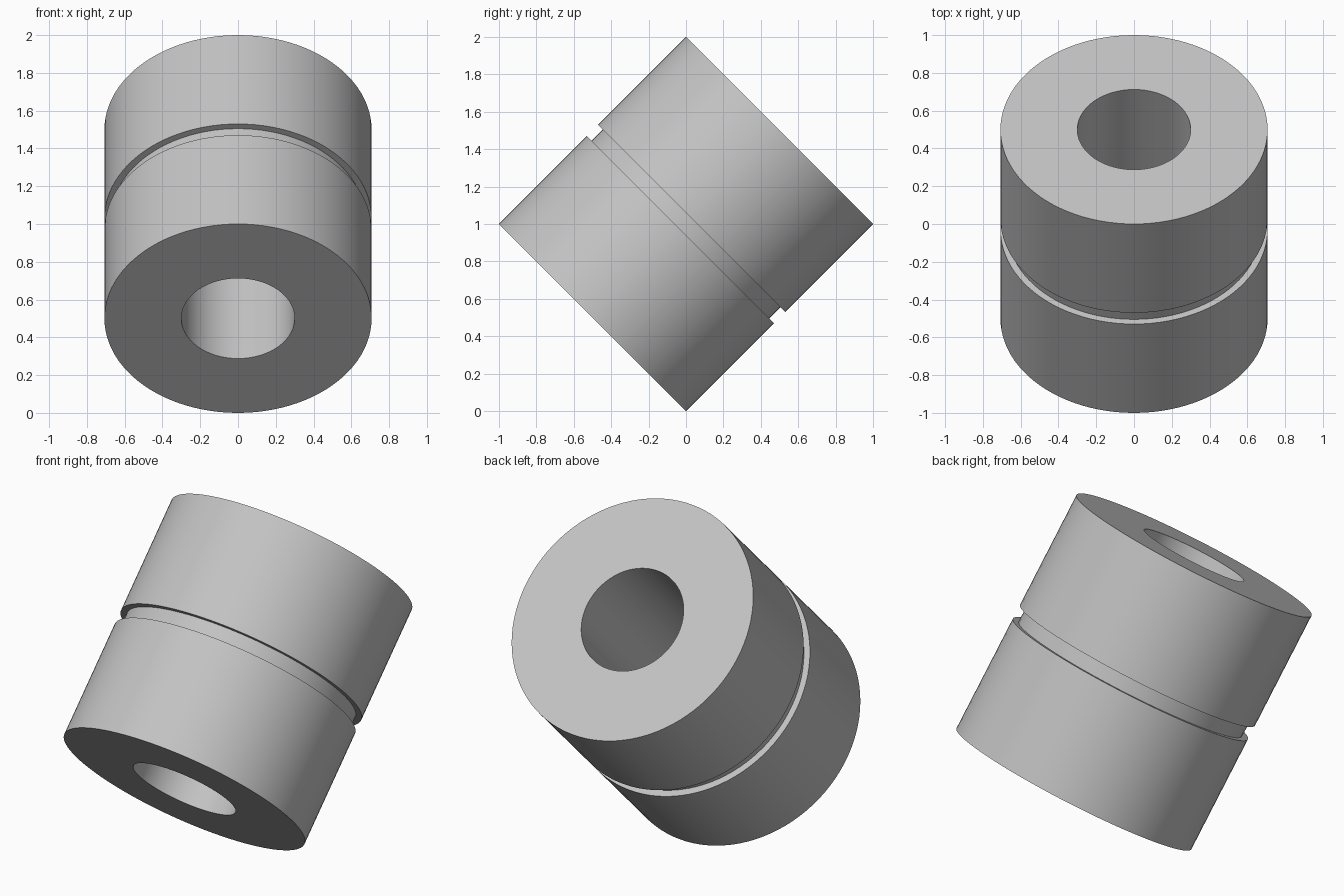
import bpy, bmesh, math
from mathutils import Matrix, Vector

cube = bpy.data.objects.get("Cube")
if cube:
    bpy.data.objects.remove(cube, do_unlink=True)

SEGMENTS = 96
OUTER = math.sqrt(0.5)      # outer radius, also half the length
BORE = 0.3
GROOVE_R = 0.672
GROOVE_HALF = 0.042

# Plain grey metal
grey = bpy.data.materials.new("grey_metal")
grey.use_nodes = True
colour = (0.55, 0.55, 0.55, 1)
grey.diffuse_color = colour
grey.node_tree.nodes["Principled BSDF"].inputs["Base Color"].default_value = colour

# Closed half section: bore, end faces, outer wall with central groove
profile = [
    (BORE, -OUTER), (OUTER, -OUTER),
    (OUTER, -GROOVE_HALF), (GROOVE_R, -GROOVE_HALF),
    (GROOVE_R, GROOVE_HALF), (OUTER, GROOVE_HALF),
    (OUTER, OUTER), (BORE, OUTER),
]

# Revolve the section into a bushing
bm = bmesh.new()
ring = [bm.verts.new((r, 0, h)) for r, h in profile]
edges = [bm.edges.new((a, b)) for a, b in zip(ring, ring[1:] + ring[:1])]
bmesh.ops.spin(bm, geom=ring + edges, cent=(0, 0, 0), axis=(0, 0, 1),
               angle=math.tau, steps=SEGMENTS, use_merge=False)
bmesh.ops.remove_doubles(bm, verts=bm.verts[:], dist=0.0001)
bmesh.ops.recalc_face_normals(bm, faces=bm.faces[:])

# Tilt the axis halfway between back and up, resting on the ground
tilt = Matrix.Translation(Vector((0, 0, 1))) @ Matrix.Rotation(-math.pi / 4, 4, "X")
bm.transform(tilt)

mesh = bpy.data.meshes.new("grooved_bushing")
bm.to_mesh(mesh)
bm.free()
mesh.materials.append(grey)
bushing = bpy.data.objects.new("grooved_bushing", mesh)
bpy.context.collection.objects.link(bushing)

# Smooth walls with crisp rims
bpy.ops.object.select_all(action="DESELECT")
bushing.select_set(True)
bpy.context.view_layer.objects.active = bushing
bpy.ops.object.shade_smooth_by_angle(angle=math.radians(30))
